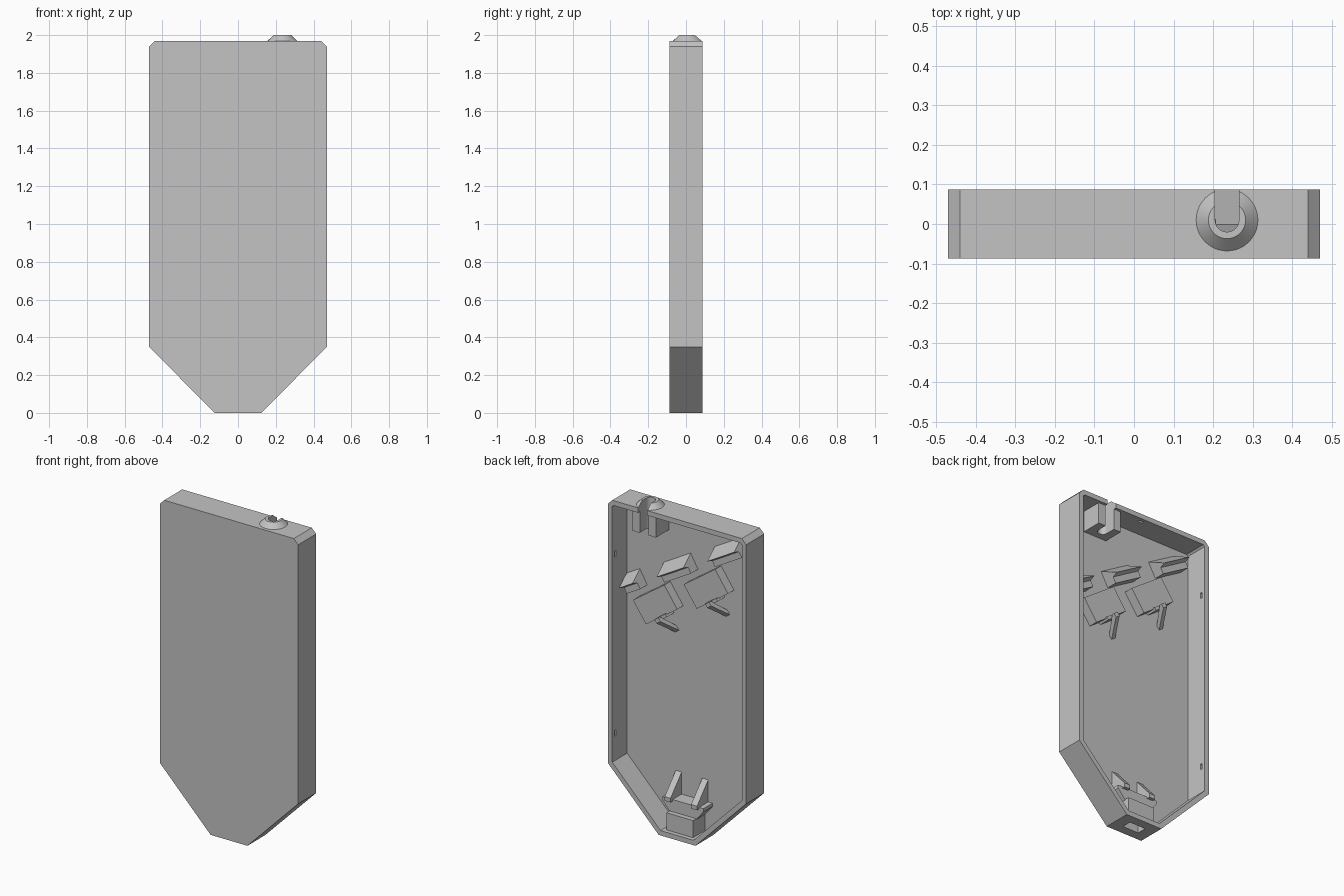
import bpy, bmesh, math
from mathutils import Vector

cube = bpy.data.objects.get("Cube")
if cube:
    bpy.data.objects.remove(cube, do_unlink=True)

grey = bpy.data.materials.new("plain grey")
grey.use_nodes = True
grey.diffuse_color = (0.55, 0.55, 0.55, 1)
grey.node_tree.nodes["Principled BSDF"].inputs["Base Color"].default_value = (0.55, 0.55, 0.55, 1)

BACK, FLOOR = 0.087, -0.058


def finish(name, bm):
    bmesh.ops.recalc_face_normals(bm, faces=bm.faces)
    mesh = bpy.data.meshes.new(name)
    bm.to_mesh(mesh)
    bm.free()
    mesh.materials.append(grey)
    obj = bpy.data.objects.new(name, mesh)
    bpy.context.collection.objects.link(obj)
    return obj


def extrude(name, profile, a, b, place):
    """Sweep a 2D profile from a to b; place maps (u, v, w) to x, y, z."""
    bm = bmesh.new()
    ends = [[bm.verts.new(place(u, v, w)) for u, v in profile] for w in (a, b)]
    for ring in ends:
        bm.faces.new(ring)
    n = len(profile)
    for i in range(n):
        j = (i + 1) % n
        bm.faces.new((ends[0][i], ends[0][j], ends[1][j], ends[1][i]))
    return finish(name, bm)


def plate(name, outline, y0, y1):
    return extrude(name, outline, y0, y1, lambda x, z, y: Vector((x, y, z)))


def box(name, x0, x1, y0, y1, z0, z1):
    return plate(name, [(x0, z0), (x1, z0), (x1, z1), (x0, z1)], y0, y1)


def tilted(cx, cz, degrees):
    """Frame on the floor: u is up the slope, v is depth, w runs along the row."""
    c, s = math.cos(math.radians(degrees)), math.sin(math.radians(degrees))
    return lambda u, v, w: Vector((cx - c * w + s * u, v, cz + s * w + c * u))


def mirrored(half):
    return half + [(-x, z) for x, z in reversed(half)]


def cut(obj, cutter):
    mod = obj.modifiers.new("cut", 'BOOLEAN')
    mod.operation, mod.solver, mod.object = 'DIFFERENCE', 'EXACT', cutter
    bpy.context.view_layer.objects.active = obj
    bpy.ops.object.modifier_apply(modifier=mod.name)


# Open-backed shell
shell = plate("shell", mirrored([(.125, 0), (.47, .35), (.47, 1.94), (.44, 1.97)]), -BACK, BACK)
cutters = [plate("cavity", mirrored([(.112, .03), (.44, .362), (.44, 1.93), (.43, 1.94)]), FLOOR, 0.2)]
# Small snap recesses in the side and top walls
for side in (-1, 1):
    for z in (0.53, 1.63):
        x = side * 0.44
        cutters.append(box("recess", x - .012, x + .012, .05, .065, z - .018, z + .018))
cutters.append(box("recess", -.018, .018, .05, .065, 1.92, 1.952))
for c in cutters:
    cut(shell, c)

# Cable outlet: cone collar on top and guide block inside, split by a slot
CX, CY = 0.235, 0.01
bm = bmesh.new()
bmesh.ops.create_cone(bm, cap_ends=True, segments=48, radius1=.078, radius2=.047, depth=.03)
bmesh.ops.translate(bm, verts=bm.verts, vec=(CX, CY, 1.985))
collar = finish("cable_collar", bm)
guide = box("cable_guide", CX - .08, CX + .08, FLOOR, .07, 1.81, 1.94)
arc = [(CX + .03 * math.cos(t), CY + .03 * math.sin(t))
       for t in (math.pi * (1 + i / 16) for i in range(17))]
slot = extrude("slot", arc + [(CX + .03, .2), (CX - .03, .2)], 1.7, 2.1,
               lambda x, y, z: Vector((x, y, z)))
for part in (shell, collar, guide):
    cut(part, slot)
cutters.append(slot)

# Socket cradle at the bottom with an opening through the shell
cradle = plate("socket_cradle", mirrored([(.09, .02), (.09, .13), (.14, .19), (.14, .21)]), FLOOR, .03)
lower = box("socket_body", -.09, .09, FLOOR, .06, .02, .135)
opening = box("opening", -.055, .055, -.03, .03, -.1, .1)
for part in (shell, cradle, lower):
    cut(part, opening)
cutters.append(opening)
for side in (-1, 1):
    extrude("cradle_brace", [(.05, .2), (.05, .225), (FLOOR, .345), (FLOOR, .2)],
            side * .09 - .02, side * .09 + .02, lambda y, z, x: Vector((x, y, z)))

# Sloping row: three wedge clips above two mounting blocks
STEP_X, STEP_Z = -0.345, 0.188
for i in (-1, 0, 1):
    extrude("wedge_clip",
            [(0, .05), (.05, FLOOR), (-.05, FLOOR), (-.05, .01), (-.012, .01)],
            0 if i < 0 else -.105, .105,
            tilted(.075 + i * STEP_X, 1.61 + i * STEP_Z, 30))
for i in (0, 1):
    frame = tilted(.21 + i * STEP_X, 1.357 + i * STEP_Z, 35)
    extrude("mounting_block", [(-.077, FLOOR), (.077, FLOOR), (.077, 0), (-.077, 0)],
            -.13, .13, frame)
    extrude("block_brace",
            [(-.07, .03), (-.07, .045), (-.095, .045), (-.19, FLOOR), (-.16, FLOOR)],
            -.016, .016, frame)
    extrude("block_tab", [(-.07, FLOOR), (-.07, .012), (-.09, .012), (-.09, FLOOR)],
            -.045, .045, frame)

for c in cutters:
    bpy.data.objects.remove(c, do_unlink=True)

# Soft shading on the round collar only
bpy.ops.object.select_all(action='DESELECT')
collar.select_set(True)
bpy.context.view_layer.objects.active = collar
bpy.ops.object.shade_smooth_by_angle(angle=math.radians(30))
